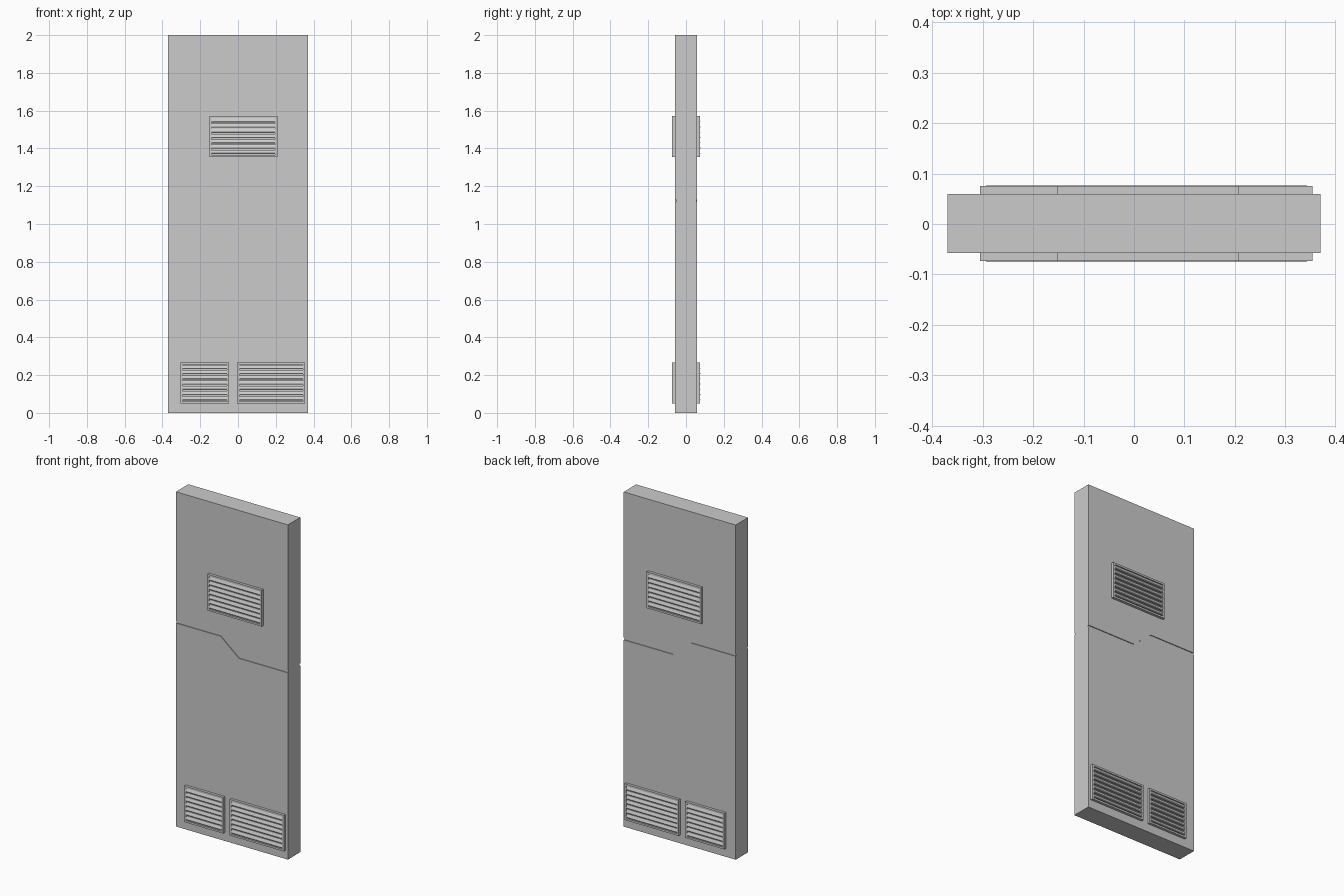
import bpy, bmesh
from mathutils import Vector

if "Cube" in bpy.data.objects:
    bpy.data.objects.remove(bpy.data.objects["Cube"])

HALF = 0.0585      # half thickness of the door
Y0 = 0.001         # door mid-plane


def make_object(name, bm):
    bmesh.ops.recalc_face_normals(bm, faces=bm.faces)
    me = bpy.data.meshes.new(name)
    bm.to_mesh(me)
    bm.free()
    ob = bpy.data.objects.new(name, me)
    bpy.context.collection.objects.link(ob)
    return ob


def box(bm, x0, x1, y0, y1, z0, z1):
    vs = bmesh.ops.create_cube(bm, size=1)['verts']
    bmesh.ops.scale(bm, vec=(x1 - x0, abs(y1 - y0), z1 - z0), verts=vs)
    bmesh.ops.translate(bm, vec=((x0 + x1) / 2, (y0 + y1) / 2, (z0 + z1) / 2), verts=vs)


def prism(bm, pts, offset):
    vs = [bm.verts.new(p) for p in pts]
    f = bm.faces.new(vs)
    r = bmesh.ops.extrude_face_region(bm, geom=[f])
    # the source face remains as the other cap
    bmesh.ops.translate(bm, vec=offset,
                        verts=[v for v in r['geom'] if isinstance(v, bmesh.types.BMVert)])
    if not f.is_valid:
        bm.faces.new(vs)


# Door slab
bm = bmesh.new()
box(bm, -0.37, 0.37, Y0 - HALF, Y0 + HALF, 0, 2)
door = make_object("door_panel", bm)

# Stepped groove on both faces
path = [(-0.4, 1.222), (-0.072, 1.222), (0.048, 1.122), (0.4, 1.122)]
w = 0.0065
shift = [0, 0.0025, 0.0025, 0]
outline = ([(x + s, z + w) for (x, z), s in zip(path, shift)] +
           [(x - s, z - w) for (x, z), s in zip(path, shift)][::-1])
for side, label in ((-1, "front"), (1, "back")):
    bm = bmesh.new()
    y = Y0 + side * (HALF - 0.005)
    prism(bm, [(x, y, z) for x, z in outline], Vector((0, side * 0.03, 0)))
    cutter = make_object(label + "_groove_cutter", bm)
    mod = door.modifiers.new(label + "_groove", 'BOOLEAN')
    mod.operation = 'DIFFERENCE'
    mod.solver = 'EXACT'
    mod.object = cutter
    bpy.context.view_layer.objects.active = door
    bpy.ops.object.modifier_apply(modifier=mod.name)
    bpy.data.objects.remove(cutter)


# Louvred vent: four frame bars and slanted slats
def vent(name, side, x0, x1, z0, z1, count=7, b=0.011):
    base = Y0 + side * (HALF - 0.001)
    face = Y0 + side * (HALF + 0.0155)
    bm = bmesh.new()
    box(bm, x0, x0 + b, base, face, z0, z1)
    box(bm, x1 - b, x1, base, face, z0, z1)
    box(bm, x0 + b, x1 - b, base, face, z0, z0 + b)
    box(bm, x0 + b, x1 - b, base, face, z1 - b, z1)
    make_object(name + "_frame", bm)

    bm = bmesh.new()
    pitch = (z1 - z0 - 2 * b) / count
    for i in range(count):
        z = z0 + b + i * pitch
        profile = [(0.0, 0.009), (0.0165, 0.005), (0.0175, 0.009),
                   (0.010, pitch - 0.001), (0.0, pitch - 0.001)]
        prism(bm, [(x0 + b, base + side * d, z + h) for d, h in profile],
              Vector((x1 - x0 - 2 * b, 0, 0)))
    make_object(name + "_slats", bm)


for side, label in ((-1, "front"), (1, "back")):
    vent(label + "_upper_vent", side, -0.152, 0.208, 1.355, 1.572)
    vent(label + "_lower_left_vent", side, -0.305, -0.047, 0.05, 0.266)
    vent(label + "_lower_right_vent", side, -0.004, 0.354, 0.05, 0.266)
